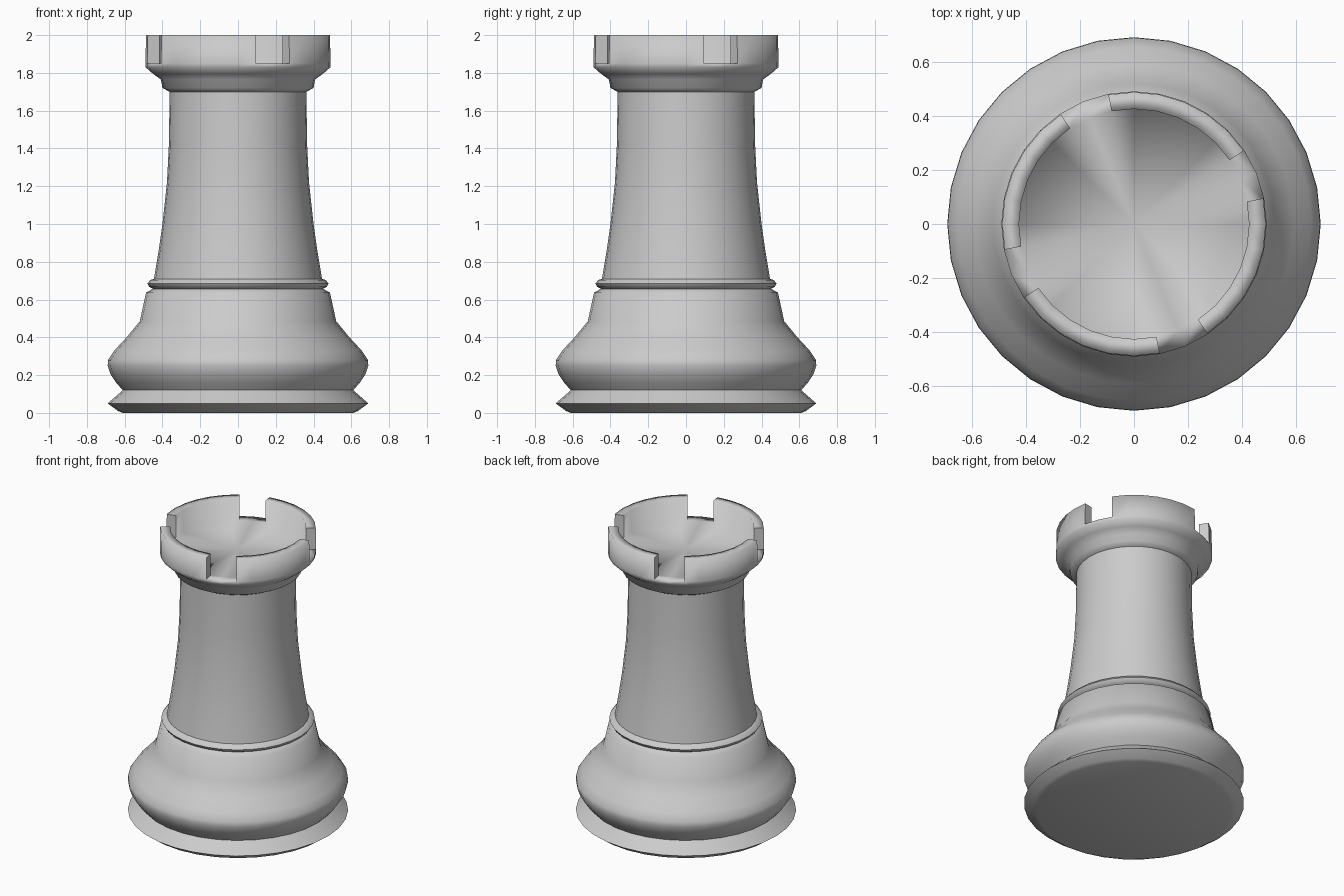
import bpy, bmesh
from math import cos, sin, pi, radians

if "Cube" in bpy.data.objects:
    bpy.data.objects.remove(bpy.data.objects["Cube"])

SEG = 32
bm = bmesh.new()

def ring(r, z):
    return [bm.verts.new((r * cos(2 * pi * i / SEG), r * sin(2 * pi * i / SEG), z))
            for i in range(SEG)]

def quad(a, b, i):
    j = (i + 1) % SEG
    return bm.faces.new((a[i], a[j], b[j], b[i]))

# turned body, from the foot up to the bottom of the battlement gaps
profile = [(0.61, 0), (0.635, 0.01), (0.69, 0.05), (0.61, 0.12), (0.645, 0.16),
           (0.675, 0.205), (0.69, 0.25), (0.688, 0.28), (0.655, 0.33), (0.59, 0.40),
           (0.52, 0.485), (0.487, 0.637), (0.45, 0.657), (0.47, 0.667), (0.48, 0.685),
           (0.465, 0.703), (0.445, 0.71), (0.42, 0.86), (0.40, 1.0), (0.376, 1.22),
           (0.366, 1.42), (0.362, 1.70), (0.40, 1.72), (0.408, 1.765), (0.45, 1.795),
           (0.49, 1.83), (0.49, 1.85)]
rings = [ring(r, z) for r, z in profile]
for a, b in zip(rings, rings[1:]):
    for i in range(SEG):
        quad(a, b, i)
bm.faces.new(rings[0][::-1])

# battlements: four raised wall sections with gaps two segments wide
out_low, out_top, in_top, in_low = rings[-1], ring(0.487, 2), ring(0.425, 2), ring(0.425, 1.85)
centre = bm.verts.new((0, 0, 1.85))
sides = []
for i in range(SEG):
    if i % 8 in (1, 2):
        quad(out_low, in_low, i)
    else:
        quad(out_low, out_top, i)
        quad(out_top, in_top, i)
        quad(in_top, in_low, i)
    if i % 8 in (1, 3):
        sides.append(bm.faces.new((out_low[i], out_top[i], in_top[i], in_low[i])))
    bm.faces.new((in_low[i], in_low[(i + 1) % SEG], centre))

bmesh.ops.delete(bm, geom=[v for v in bm.verts if not v.link_faces], context='VERTS')
bmesh.ops.recalc_face_normals(bm, faces=bm.faces[:])

# smooth shading with crisp gap sides and turned grooves
for f in bm.faces:
    f.smooth = True
for e in bm.edges:
    low = all(v.co.z < 1.8 for v in e.verts)
    if low and e.calc_face_angle(0) > radians(60):
        e.smooth = False
for f in sides:
    for e in f.edges:
        e.smooth = False

mesh = bpy.data.meshes.new("tower_piece")
bm.to_mesh(mesh)
bm.free()
bpy.context.collection.objects.link(bpy.data.objects.new("tower_piece", mesh))
